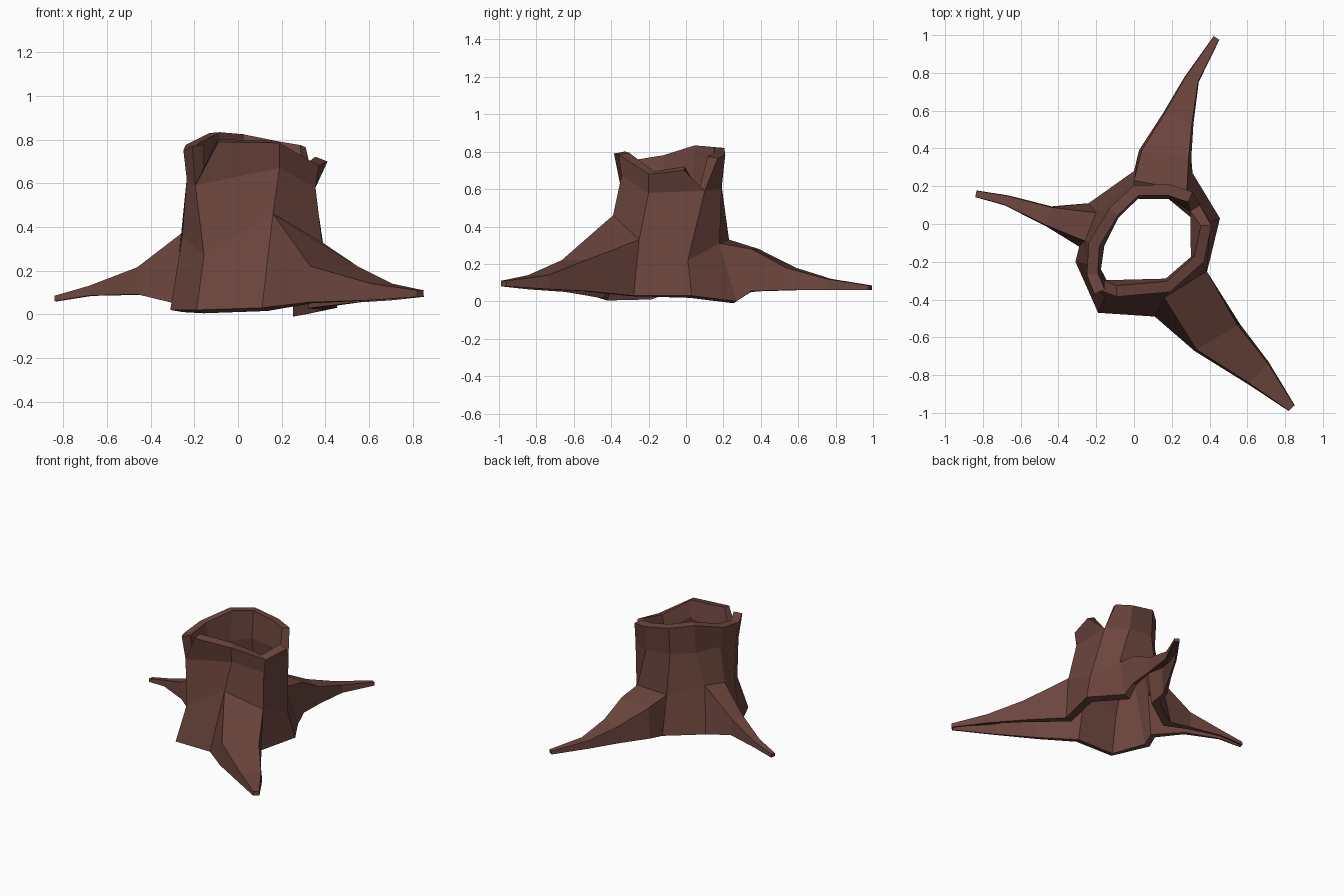
import bpy
from mathutils import Vector

if "Cube" in bpy.data.objects:
    bpy.data.objects.remove(bpy.data.objects["Cube"])

# Trunk columns, counterclockwise from front left: bottom, mid, upper, rim
columns = [
    [(-.19, -.47, .02), (-.155, -.39, .27), (-.195, -.345, .59), (-.09, -.385, .79)],
    [(.11, -.49, .03), (.16, -.39, .46), (.19, -.345, .67), (.19, -.36, .785)],
    [(.38, -.28, .03), (.385, -.25, .33), (.355, -.20, .58), (.37, -.20, .68)],
    [(.455, .03, .03), (.405, .01, .22), (.35, .10, .59), (.41, -.01, .70)],
    [(.31, .27, 0), (.28, .18, .31), (.20, .19, .60), (.19, .21, .785)],
    [(0, .28, .04), (0, .23, .33), (0, .19, .62), (0, .205, .82)],
    [(-.24, .11, .05), (-.20, .06, .39), (-.13, .07, .62), (-.13, .085, .83)],
    [(-.29, -.12, .05), (-.26, -.09, .37), (-.215, -.10, .62), (-.24, -.10, .775)],
    [(-.31, -.20, .02), (-.255, -.21, .36), (-.235, -.26, .62), (-.25, -.27, .75)],
]
# Far lip of the two cracks in the rim
crack_lip = {0: (-.21, -.37, .77), 3: (.31, .17, .765)}
# Roots grow after these columns: centre x, y, half width, top z, bottom z
roots = {
    1: [(.44, -.60, .14, .22, .055), (.66, -.79, .08, .14, .065),
        (.835, -.975, .022, .11, .08)],
    4: [(.165, .37, .14, .28, .055), (.235, .56, .085, .18, .06),
        (.305, .765, .04, .12, .062), (.437, .985, .018, .085, .06)],
    6: [(-.45, .04, .055, .215, .092), (-.675, .125, .028, .13, .085),
        (-.837, .16, .018, .085, .06)],
}

verts, faces, weights = [], [], []


def vert(co, weight=1.0):
    verts.append(co)
    weights.append(weight)
    return len(verts) - 1


# Trunk wall
grid = [[vert(co) for co in col] for col in columns]
lips = {i: vert(co) for i, co in crack_lip.items()}
n = len(grid)
for i in range(n):
    a, b = grid[i], grid[(i + 1) % n]
    rim_a = a[3]
    rim_b = b[3]
    if i == 3:
        rim_a = lips[3]
    if (i + 1) % n == 0:
        rim_b = lips[0]
    if i not in roots:
        faces.append((a[0], b[0], b[1], a[1]))
    faces.append((a[1], b[1], b[2], a[2]))
    faces.append((a[2], b[2], rim_b, rim_a))

# Tapering roots, open underneath
for i, sections in roots.items():
    a, b = grid[i], grid[i + 1]
    prev = [a[0], a[1], b[1], b[0]]
    last = (Vector(verts[a[1]]) + Vector(verts[b[1]])).to_2d() / 2
    for k, (x, y, hw, top, bottom) in enumerate(sections):
        c = Vector((x, y))
        d = (c - last).normalized()
        side = Vector((d.y, -d.x))
        w = 0.5 if k == 0 else 0.2
        ring = []
        for s, z in ((1, bottom), (.9, top), (-.9, top), (-1, bottom)):
            p = c + side * hw * s
            ring.append(vert((p.x, p.y, z), w))
        for j in range(3):
            faces.append((prev[j], ring[j], ring[j + 1], prev[j + 1]))
        prev, last = ring, c
    faces.append((prev[0], prev[3], prev[2], prev[1]))

mesh = bpy.data.meshes.new("hollow_stump")
mesh.from_pydata(verts, [], faces)
stump = bpy.data.objects.new("hollow_stump", mesh)
bpy.context.collection.objects.link(stump)

# Wall thickness, thinner along the roots
group = stump.vertex_groups.new(name="wall")
for i, w in enumerate(weights):
    group.add([i], w, 'REPLACE')
solid = stump.modifiers.new("wall", 'SOLIDIFY')
solid.thickness = 0.06
solid.offset = -1
solid.vertex_group = "wall"

bark = bpy.data.materials.new("bark")
bark.diffuse_color = (.15, .06, .047, 1)
bark.use_nodes = True
bark.node_tree.nodes["Principled BSDF"].inputs["Base Color"].default_value = bark.diffuse_color
mesh.materials.append(bark)
